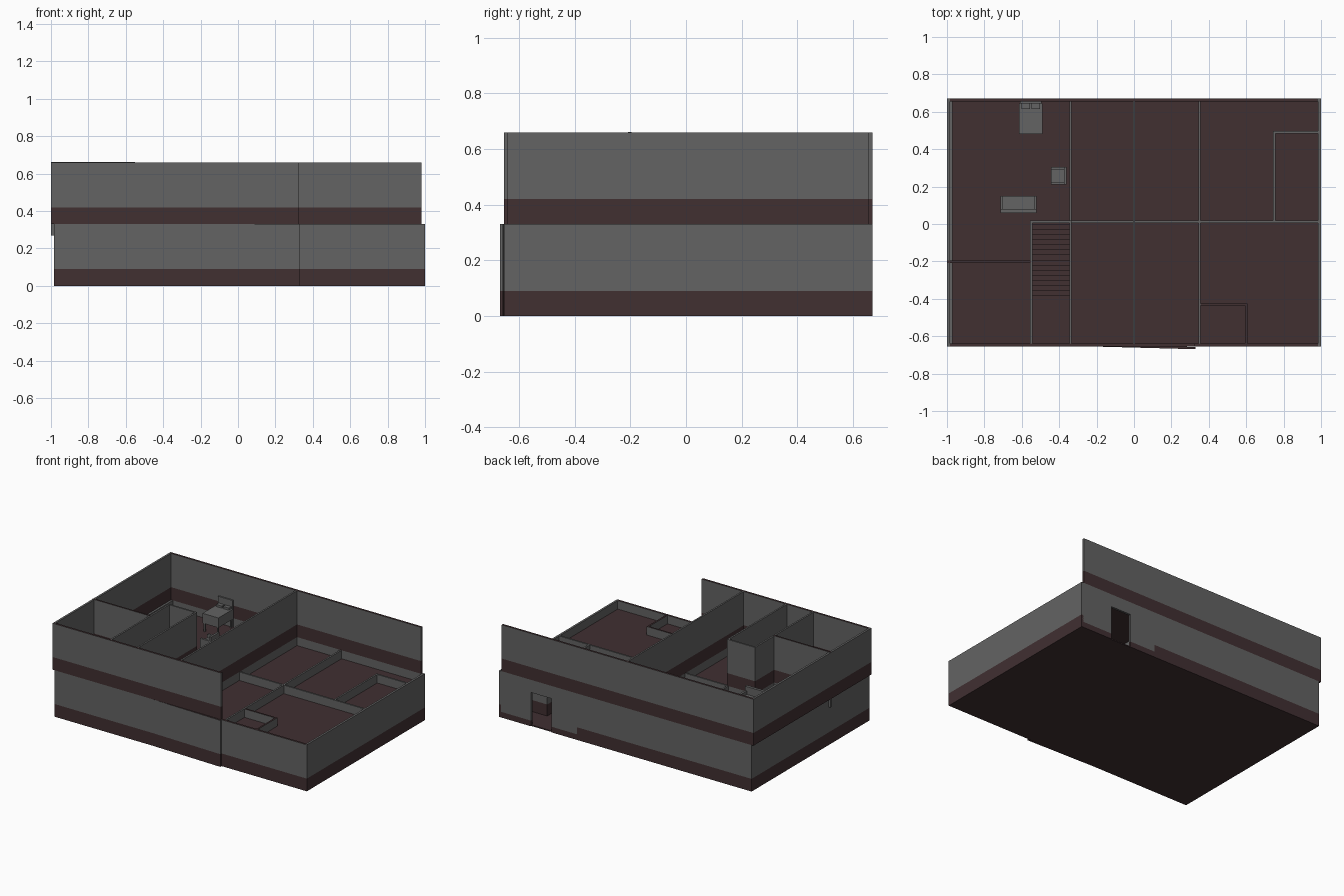
import bpy, bmesh, math
from mathutils import Vector, Matrix

if "Cube" in bpy.data.objects:
    bpy.data.objects.remove(bpy.data.objects["Cube"])

def material(name, rgb):
    m = bpy.data.materials.new(name)
    m.diffuse_color = (*rgb, 1)
    m.use_nodes = True
    m.node_tree.nodes["Principled BSDF"].inputs["Base Color"].default_value = m.diffuse_color
    return m

GREY = material("wall grey", (0.125, 0.125, 0.125))
BROWN = material("dark brown", (0.052, 0.029, 0.031))
T = 0.015            # wall thickness
STOREY, TOP, FLOOR2 = 0.33, 0.66, 0.27

def finish(name, bm, mats):
    bmesh.ops.recalc_face_normals(bm, faces=bm.faces)
    me = bpy.data.meshes.new(name)
    bm.to_mesh(me)
    bm.free()
    for m in mats:
        me.materials.append(m)
    ob = bpy.data.objects.new(name, me)
    bpy.context.collection.objects.link(ob)
    return ob

def add_box(bm, x0, x1, y0, y1, z0, z1):
    c = Vector(((x0 + x1) / 2, (y0 + y1) / 2, (z0 + z1) / 2))
    s = Matrix.Diagonal((x1 - x0, y1 - y0, z1 - z0, 1))
    bmesh.ops.create_cube(bm, size=1, matrix=Matrix.Translation(c) @ s)

def boxes(name, parts, mat):
    bm = bmesh.new()
    for p in parts:
        add_box(bm, *p)
    return finish(name, bm, [mat])

def wall(name, x0, x1, y0, y1, z0, z1, band=None, brown_top=False):
    """Grey wall with a brown skirting between the two band heights."""
    bm = bmesh.new()
    add_box(bm, x0, x1, y0, y1, z0, z1)
    lo, hi = band or (z0, z0 + 0.09)
    for h in (lo, hi):
        bmesh.ops.bisect_plane(bm, geom=bm.verts[:] + bm.edges[:] + bm.faces[:],
                               plane_co=(0, 0, h), plane_no=(0, 0, 1))
    for f in bm.faces:
        z = f.calc_center_median().z
        f.material_index = int(lo - 1e-4 < z < hi or (brown_top and z > z1 - 1e-4))
    return finish(name, bm, [GREY, BROWN])

UP = (STOREY, STOREY + 0.09)

# Ground floor outer walls
wall("ground_left_wall", -0.985, -0.985 + T, -0.655, 0.67, 0, STOREY)
wall("ground_right_wall", 1 - T, 1, -0.655, 0.67, 0, STOREY)
wall("ground_front_wall", -0.985, 1, -0.655, -0.655 + T, 0, STOREY, brown_top=True)

# Back wall with a door opening
wall("ground_back_wall_main", -0.985, 0.39, 0.655, 0.67, 0, STOREY)
wall("ground_back_wall_door_side", 0.39, 0.59, 0.655, 0.67, 0, STOREY, (0, 0.04))
wall("ground_back_wall_corner", 0.75, 1, 0.655, 0.67, 0, STOREY, (0, 0.04))
boxes("door_lintel", [(0.59, 0.75, 0.655, 0.67, 0.24, STOREY)], GREY)

# Slightly turned front panel
panel = wall("front_panel", -0.3, 0.3, -0.006, 0.006, 0, STOREY, brown_top=True)
panel.location = (0.03, -0.6555, 0)
panel.rotation_euler.z = -math.atan2(0.016, 0.6)

# Ground floor partitions
for i, x in enumerate((-0.34, 0.0, 0.35)):
    wall(f"ground_partition_{i}", x - 0.006, x + 0.006, -0.645, 0.66, 0, STOREY)
wall("ground_cross_partition", -0.55, 0.99, 0.006, 0.018, 0, STOREY)
wall("ground_stair_partition", -0.556, -0.544, -0.645, 0.018, 0, STOREY)
wall("back_closet_side", 0.744, 0.756, 0.01, 0.49, 0, STOREY)
wall("back_closet_end", 0.744, 0.99, 0.484, 0.496, 0, STOREY)
wall("front_closet_side", 0.594, 0.606, -0.645, -0.43, 0, STOREY, brown_top=True)
wall("front_closet_end", 0.35, 0.606, -0.436, -0.424, 0, STOREY, brown_top=True)

# Upper floor outer walls
wall("upper_left_wall", -1, -1 + T, -0.655, 0.67, STOREY, TOP, UP)
wall("upper_front_wall", -1, 0.325, -0.655, -0.655 + T, STOREY, TOP, UP, True)
wall("upper_back_wall", -1, 0.98, 0.655, 0.67, STOREY, TOP, UP, True)

# Upper floor partitions
wall("upper_divider", -0.006, 0.006, -0.645, 0.66, STOREY, TOP, UP)
for side, x in (("left", -0.55), ("right", -0.34)):
    wall(f"upper_stair_wall_{side}", x - 0.006, x + 0.006, -0.645, 0.018, STOREY, TOP, UP)
wall("upper_stair_wall_back", -0.556, -0.334, 0.006, 0.018, STOREY, TOP, UP)
wall("upper_room_wall", -1, -0.55, -0.208, -0.196, FLOOR2, TOP + 0.002, UP, True)

# Floors; the upper slab leaves a stairwell
boxes("ground_floor", [(-0.98, 0.995, -0.65, 0.665, 0, 0.008)], BROWN)
boxes("upper_floor", [(-0.98, -0.55, -0.65, 0.665, FLOOR2 - 0.01, FLOOR2),
                      (-0.34, 0.995, -0.65, 0.665, FLOOR2 - 0.01, FLOOR2),
                      (-0.55, -0.34, 0.01, 0.665, FLOOR2 - 0.01, FLOOR2),
                      (-0.55, -0.34, -0.65, -0.41, FLOOR2 - 0.01, FLOOR2)], BROWN)

# Stairs rising towards the front
N = 15
step = 0.41 / N
boxes("stairs", [(-0.544, -0.346, -(i + 1) * step, -i * step,
                  (i + 0.2) * FLOOR2 / N, (i + 1) * FLOOR2 / N) for i in range(N)], BROWN)

# Bed with headboard and two pillows
boxes("bed", [(-0.615, -0.49, 0.48, 0.645, FLOOR2 + 0.06, 0.40),
              (-0.61, -0.495, 0.645, 0.655, FLOOR2, 0.46)]
      + [(x, x + 0.01, y, y + 0.01, FLOOR2, 0.34) for x in (-0.61, -0.505) for y in (0.485, 0.63)], GREY)
boxes("pillows", [(x, x + 0.045, 0.615, 0.643, 0.395, 0.415) for x in (-0.602, -0.548)], GREY)

# Armchair opening to the left
boxes("armchair", [(-0.445, -0.375, 0.225, 0.29, FLOOR2, 0.345),
                   (-0.375, -0.36, 0.21, 0.305, FLOOR2, 0.40),
                   (-0.445, -0.36, 0.21, 0.225, FLOOR2, 0.37),
                   (-0.445, -0.36, 0.29, 0.305, FLOOR2, 0.37)], GREY)

# Sofa facing the back
boxes("sofa", [(-0.70, -0.535, 0.075, 0.15, FLOOR2, 0.345),
               (-0.715, -0.52, 0.06, 0.08, FLOOR2, 0.40),
               (-0.715, -0.70, 0.06, 0.15, FLOOR2, 0.37),
               (-0.535, -0.52, 0.06, 0.15, FLOOR2, 0.37)], GREY)
